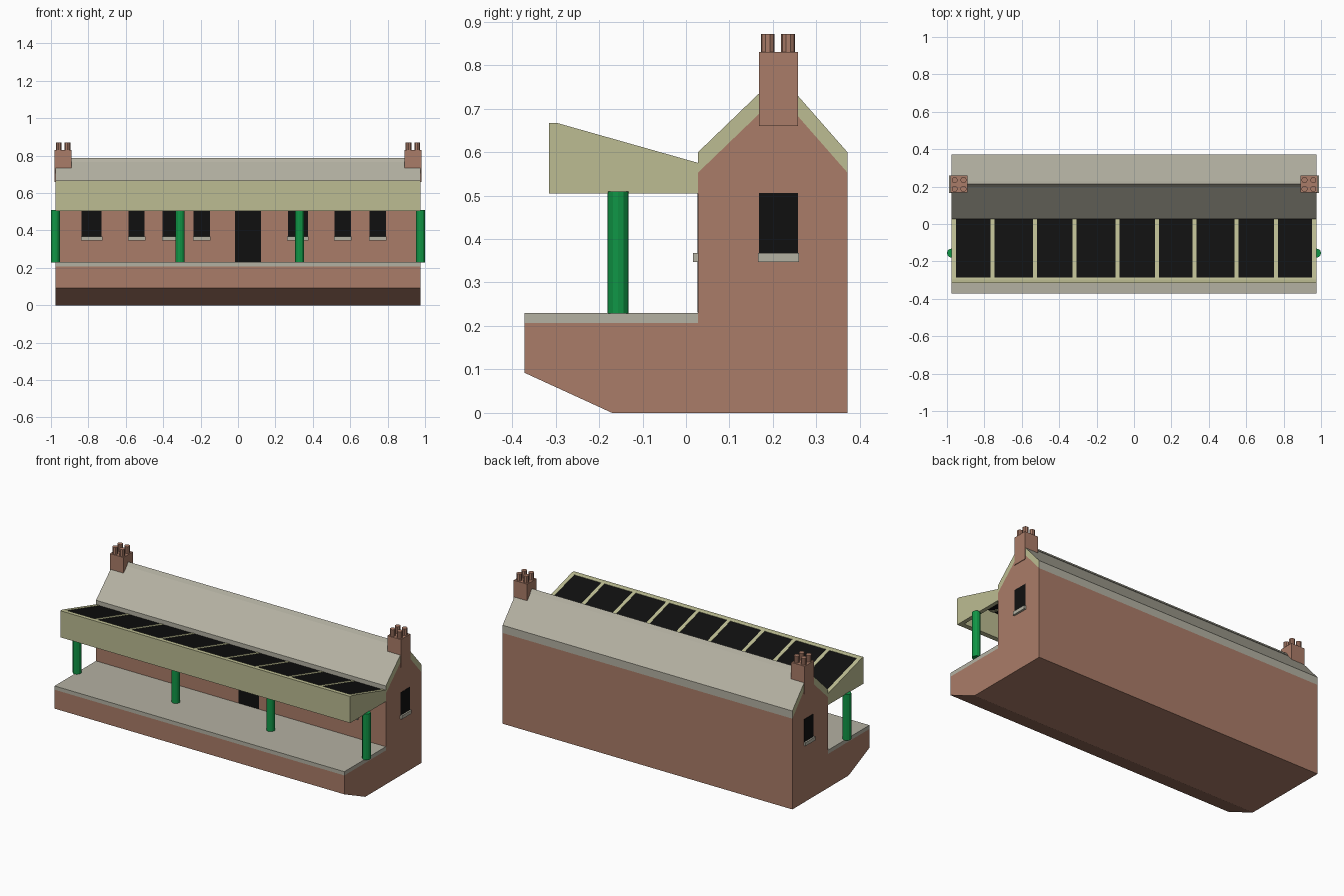
import bpy, bmesh, math

if "Cube" in bpy.data.objects:
    bpy.data.objects.remove(bpy.data.objects["Cube"])

def srgb(r, g, b):
    lin = lambda c: (c / 255 / 12.92) if c < 10 else ((c / 255 + 0.055) / 1.055) ** 2.4
    return (lin(r), lin(g), lin(b), 1)

def material(name, *rgb):
    m = bpy.data.materials.new(name)
    m.diffuse_color = srgb(*rgb)
    m.use_nodes = True
    m.node_tree.nodes["Principled BSDF"].inputs["Base Color"].default_value = m.diffuse_color
    return m

BRICK = material("brick", 170, 124, 104)
STONE = material("pale_stone", 180, 177, 162)
CREAM = material("olive_cream", 188, 188, 146)
GREEN = material("green_paint", 16, 150, 70)
BLACK = material("dark_glass", 16, 16, 16)

def finish(bm, name, *mats):
    bmesh.ops.recalc_face_normals(bm, faces=bm.faces)
    me = bpy.data.meshes.new(name)
    bm.to_mesh(me)
    bm.free()
    ob = bpy.data.objects.new(name, me)
    for m in mats:
        me.materials.append(m)
    bpy.context.collection.objects.link(ob)
    return ob

def extrude_x(name, profile, x0, x1, *mats):
    """Extrude a (y, z) outline along x; a second material goes on the end faces."""
    bm = bmesh.new()
    face = bm.faces.new([bm.verts.new((x0, y, z)) for y, z in profile])
    res = bmesh.ops.extrude_face_region(bm, geom=[face])
    verts = [v for v in res["geom"] if isinstance(v, bmesh.types.BMVert)]
    bmesh.ops.translate(bm, verts=verts, vec=(x1 - x0, 0, 0))
    if len(mats) > 1:
        bm.normal_update()
        for f in bm.faces:
            f.material_index = 1 if abs(f.normal.x) > 0.9 else 0
    return finish(bm, name, *mats)

def box(name, x0, x1, y0, y1, z0, z1, mat):
    return extrude_x(name, [(y0, z0), (y1, z0), (y1, z1), (y0, z1)], x0, x1, mat)

def cylinder(name, x, y, z0, z1, r, sides, mat):
    bm = bmesh.new()
    bmesh.ops.create_cone(bm, cap_ends=True, segments=sides, radius1=r, radius2=r, depth=z1 - z0)
    bmesh.ops.translate(bm, verts=bm.verts, vec=(x, y, (z0 + z1) / 2))
    return finish(bm, name, mat)

L = 0.977            # half length of the building
WALL = 0.028         # front wall plane
BACK = 0.371
RIDGE = 0.214

# brick building and platform base
extrude_x("brick_body", [(-BACK, 0.092), (-0.17, 0), (BACK, 0), (BACK, 0.553), (RIDGE, 0.732),
                         (WALL, 0.553), (WALL, 0.207), (-BACK, 0.207)], -L, L, BRICK)
box("platform_slab", -L, L, -BACK, WALL, 0.207, 0.23, STONE)

# roof with cream gable trim, and ridge capping
extrude_x("roof", [(WALL, 0.553), (RIDGE, 0.732), (BACK, 0.553), (BACK, 0.60),
                   (RIDGE, 0.779), (WALL, 0.60)], -L, L, STONE, CREAM)
extrude_x("ridge_cap", [(0.199, 0.766), (RIDGE, 0.787), (0.230, 0.766)], -L + 0.01, L - 0.01, STONE)

# chimneys with four pots each, and the end windows
for s, side in ((-1, "left"), (1, "right")):
    xa, xb = sorted((s * 0.89, s * 0.981))
    box(f"chimney_{side}", xa, xb, 0.168, 0.258, 0.66, 0.83, BRICK)
    for i, x in enumerate((0.912, 0.959)):
        for j, y in enumerate((0.188, 0.235)):
            cylinder(f"chimney_pot_{side}_{i}{j}", s * x, y, 0.825, 0.871, 0.016, 10, BRICK)
    xa, xb = sorted((s * (L - 0.003), s * (L + 0.002)))
    box(f"end_window_{side}", xa, xb, 0.168, 0.258, 0.368, 0.506, BLACK)
    xa, xb = sorted((s * (L - 0.005), s * (L + 0.012)))
    box(f"end_sill_{side}", xa, xb, 0.166, 0.26, 0.347, 0.368, STONE)

# front windows with sills, and the door
windows = [(-0.836, -0.729), (-0.585, -0.499), (-0.403, -0.317), (-0.237, -0.151),
           (0.266, 0.373), (0.517, 0.603), (0.704, 0.79)]
for i, (a, b) in enumerate(windows):
    box(f"front_window_{i}", a, b, WALL - 0.002, WALL + 0.003, 0.368, 0.506, BLACK)
    box(f"front_sill_{i}", a - 0.004, b + 0.004, WALL - 0.012, WALL + 0.005, 0.347, 0.368, STONE)
box("door", -0.015, 0.122, WALL - 0.002, WALL + 0.003, 0.231, 0.506, BLACK)

# canopy: front board, end boards, glazing and bars, open underneath
def slope(y):
    return 0.667 - (y + 0.297) * 0.092 / 0.325

F = -0.285
extrude_x("canopy_front_board", [(-0.315, 0.505), (F, 0.505), (F, slope(F)),
                                 (-0.297, 0.667), (-0.315, 0.667)], -L, L, CREAM)
for s, side in ((-1, "left"), (1, "right")):
    xa, xb = sorted((s * 0.953, s * L))
    extrude_x(f"canopy_end_board_{side}", [(F, 0.505), (WALL, 0.505), (WALL, slope(WALL)),
                                           (F, slope(F))], xa, xb, CREAM)

def sloped_strip(name, xa, xb, top, bottom, mat):
    extrude_x(name, [(F, slope(F) + bottom), (WALL, slope(WALL) + bottom),
                     (WALL, slope(WALL) + top), (F, slope(F) + top)], xa, xb, mat)

sloped_strip("canopy_glazing", -0.953, 0.953, -0.002, -0.009, BLACK)
for x in (-0.757, -0.53, -0.319, -0.089, 0.122, 0.323, 0.549, 0.76):
    sloped_strip("canopy_bar", x - 0.011, x + 0.011, 0.0, -0.012, CREAM)

# canopy posts
for i, x in enumerate((-0.976, -0.31, 0.33, 0.976)):
    cylinder(f"canopy_post_{i}", x, -0.156, 0.229, 0.509, 0.024, 12, GREEN)
